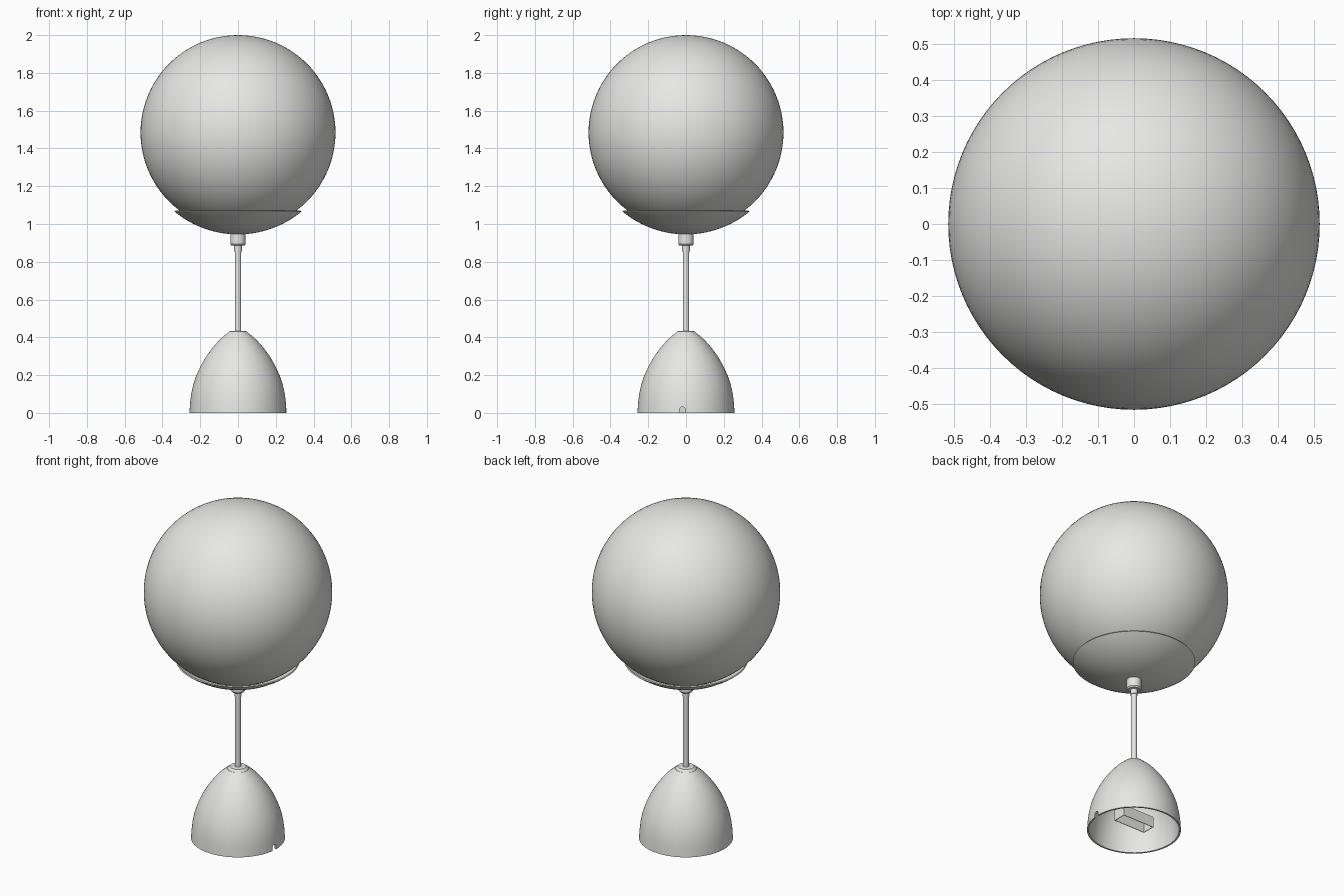
import bpy, bmesh, math

cube = bpy.data.objects.get("Cube")
if cube:
    bpy.data.objects.remove(cube, do_unlink=True)

# Single off-white finish
white = bpy.data.materials.new("off_white")
white.use_nodes = True
colour = (0.8, 0.8, 0.785, 1)
white.diffuse_color = colour
white.node_tree.nodes["Principled BSDF"].inputs["Base Color"].default_value = colour


def finish(name, bm, smooth=True):
    bmesh.ops.remove_doubles(bm, verts=bm.verts, dist=0.0001)
    bmesh.ops.recalc_face_normals(bm, faces=bm.faces)
    mesh = bpy.data.meshes.new(name)
    bm.to_mesh(mesh)
    bm.free()
    mesh.materials.append(white)
    obj = bpy.data.objects.new(name, mesh)
    bpy.context.collection.objects.link(obj)
    if smooth:
        shade(obj)
    return obj


def activate(obj):
    bpy.ops.object.select_all(action='DESELECT')
    obj.select_set(True)
    bpy.context.view_layer.objects.active = obj


def shade(obj):
    activate(obj)
    bpy.ops.object.shade_smooth_by_angle(angle=math.radians(35))


def lathe(name, profile, steps=96, closed=False):
    """Spin a radius/height profile around the z axis."""
    bm = bmesh.new()
    verts = [bm.verts.new((r, 0, z)) for r, z in profile]
    edges = [bm.edges.new(pair) for pair in zip(verts, verts[1:])]
    if closed:
        edges.append(bm.edges.new((verts[-1], verts[0])))
    bmesh.ops.spin(bm, geom=verts + edges, axis=(0, 0, 1), cent=(0, 0, 0),
                   angle=math.tau, steps=steps, use_merge=True)
    return finish(name, bm)


def arc(radius, centre_z, start, end, count):
    """Arc points, with angles in degrees measured from straight down."""
    angles = [math.radians(start + (end - start) * i / count) for i in range(count + 1)]
    return [(radius * math.sin(a), centre_z - radius * math.cos(a)) for a in angles]


# Globe shade
lathe("globe_shade", arc(0.516, 1.484, 0, 180, 48))

# Shallow dish holding the globe
outer = arc(0.528, 1.473, 0, 39.4, 16)
inner = arc(0.521, 1.473, 39.4, 0, 16)
lathe("dish", outer + inner)

# Socket and stem
lathe("socket", [(0, 0.855), (0.02, 0.855), (0.02, 0.885), (0.034, 0.885),
                 (0.04, 0.893), (0.04, 0.953), (0, 0.953)], 48)
lathe("stem", [(0, 0.4), (0.017, 0.4), (0.017, 0.87), (0, 0.87)], 32)
lathe("base_collar", [(0, 0.405), (0.06, 0.418), (0.045, 0.432),
                      (0.017, 0.434), (0, 0.434)], 48)

# Hollow bell base, curved wall of even thickness
bell = [(0.257, 0), (0.254, 0.05), (0.248, 0.1), (0.237, 0.15), (0.22, 0.2),
        (0.197, 0.25), (0.168, 0.3), (0.135, 0.345), (0.1, 0.385), (0.06, 0.42)]
inside = [(r - 0.01, max(0, z - 0.01 * i / 9)) for i, (r, z) in enumerate(bell)]
base = lathe("bell_base", bell + [(0, 0.42), (0, 0.41)] + inside[::-1], closed=True)

# Arched cable notch in the left side of the rim
bm = bmesh.new()
arch = [(-0.016, -0.02), (0.016, -0.02)]
arch += [(0.016 * math.cos(math.pi * i / 10), 0.016 + 0.016 * math.sin(math.pi * i / 10))
         for i in range(11)]
face = bm.faces.new([bm.verts.new((0.2, y - 0.018, z)) for y, z in arch])
sweep = bmesh.ops.extrude_face_region(bm, geom=[face])
bmesh.ops.translate(bm, vec=(0.1, 0, 0),
                    verts=[v for v in sweep["geom"] if isinstance(v, bmesh.types.BMVert)])
cutter = finish("notch_cutter", bm, smooth=False)
cutter.hide_render = True
activate(base)
cut = base.modifiers.new("cable_notch", 'BOOLEAN')
cut.operation = 'DIFFERENCE'
cut.solver = 'EXACT'
cut.object = cutter
bpy.ops.object.modifier_apply(modifier=cut.name)
bpy.data.objects.remove(cutter, do_unlink=True)
shade(base)

# Open-bottomed box inside the base
bm = bmesh.new()
bmesh.ops.create_cube(bm, size=1)
bmesh.ops.scale(bm, vec=(0.21, 0.08, 0.065), verts=bm.verts)
bmesh.ops.translate(bm, vec=(0, 0, 0.0725), verts=bm.verts)
bm.normal_update()
bottom = min(bm.faces, key=lambda f: f.calc_center_median().z)
bmesh.ops.inset_region(bm, faces=[bottom], thickness=0.005)
sunk = bmesh.ops.extrude_face_region(bm, geom=[bottom])
bmesh.ops.translate(bm, vec=(0, 0, 0.058),
                    verts=[v for v in sunk["geom"] if isinstance(v, bmesh.types.BMVert)])
if bottom.is_valid:
    bmesh.ops.delete(bm, geom=[bottom], context='FACES_ONLY')
finish("inner_box", bm, smooth=False)
